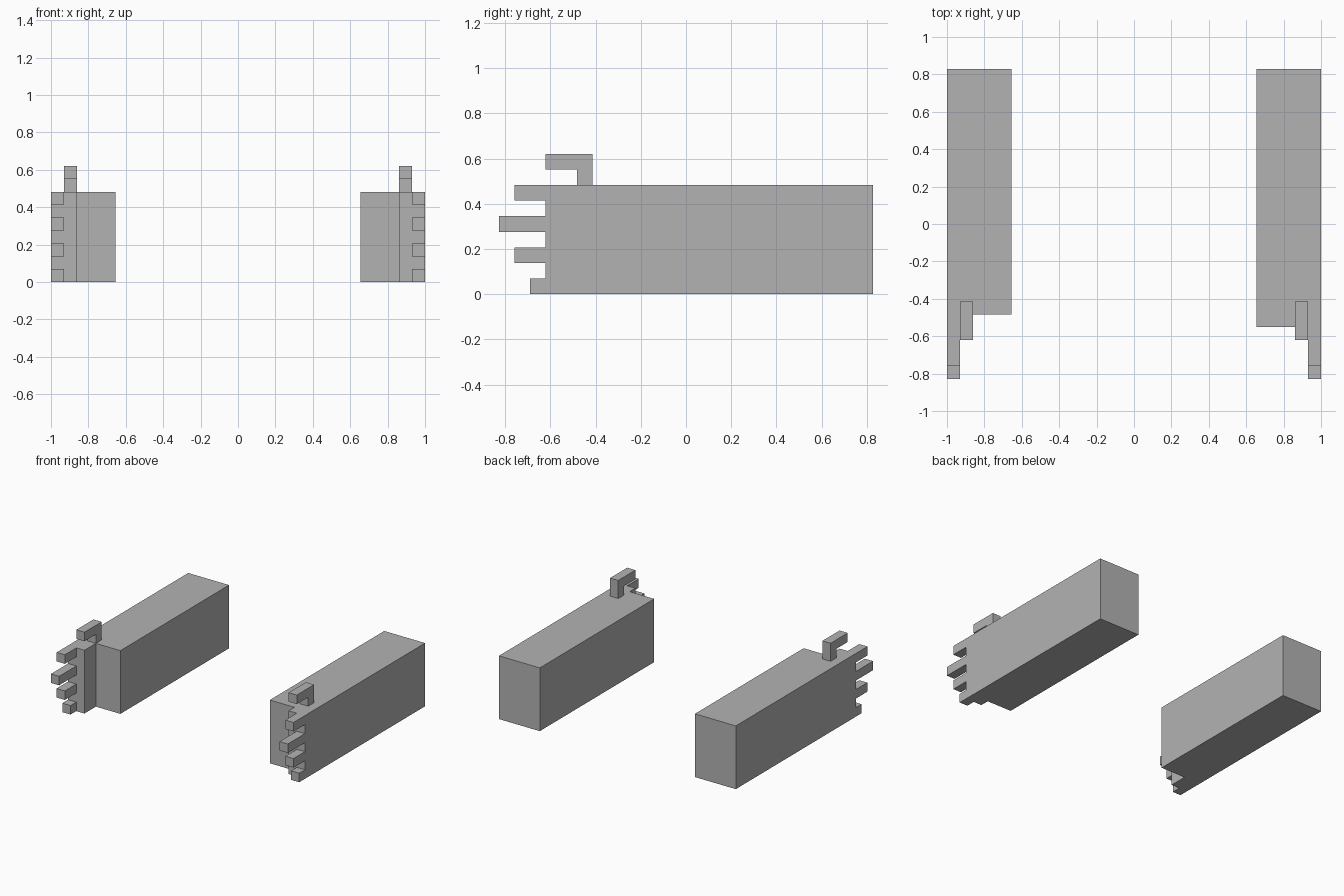
import bpy
import bmesh
from mathutils import Vector

cube = bpy.data.objects.get("Cube")
if cube:
    bpy.data.objects.remove(cube, do_unlink=True)

U = 2 / 29       # one block unit
HALF_W = 14.5    # half the overall width, in units
HALF_L = 12      # half the overall length, in units
HEIGHT = 7

grey = bpy.data.materials.new("plain_grey")
grey.use_nodes = True
grey.diffuse_color = (0.45, 0.45, 0.45, 1)
grey.node_tree.nodes["Principled BSDF"].inputs["Base Color"].default_value = grey.diffuse_color


def extrude_part(name, outline, offset, side):
    """Extrude a flat outline; inset is measured from the outer side of the arm."""
    bm = bmesh.new()
    face = bm.faces.new([bm.verts.new(p) for p in outline])
    result = bmesh.ops.extrude_face_region(bm, geom=[face], use_keep_orig=True)
    moved = [g for g in result["geom"] if isinstance(g, bmesh.types.BMVert)]
    bmesh.ops.translate(bm, verts=moved, vec=Vector(offset))
    for v in bm.verts:
        inset, y, z = v.co
        v.co = Vector((side * (HALF_W - inset), y - HALF_L, z)) * U
    bmesh.ops.recalc_face_normals(bm, faces=bm.faces)
    mesh = bpy.data.meshes.new(name)
    bm.to_mesh(mesh)
    bm.free()
    mesh.materials.append(grey)
    obj = bpy.data.objects.new(name, mesh)
    bpy.context.collection.objects.link(obj)


def build_arm(label, side, arm_front):
    # Forearm block with the narrower palm stepping forward
    plan = [(0, 3), (2, 3), (2, arm_front), (5, arm_front), (5, 24), (0, 24)]
    extrude_part(label + "_arm", [(x, y, 0) for x, y in plan], (0, 0, HEIGHT), side)

    # Four fingers, from the little finger at the bottom upward
    for i, tip in enumerate((2, 1, 0, 1)):
        z = 2 * i
        outline = [(0, tip, z), (1, tip, z), (1, 3, z), (0, 3, z)]
        extrude_part(f"{label}_finger_{i + 1}", outline, (0, 0, 1), side)

    # Hooked thumb on top of the palm
    hook = [(5, 7), (6, 7), (6, 9), (3, 9), (3, 8), (5, 8)]
    extrude_part(label + "_thumb", [(1, y, z) for y, z in hook], (1, 0, 0), side)


build_arm("right", -1, 5)
build_arm("left", 1, 4)
